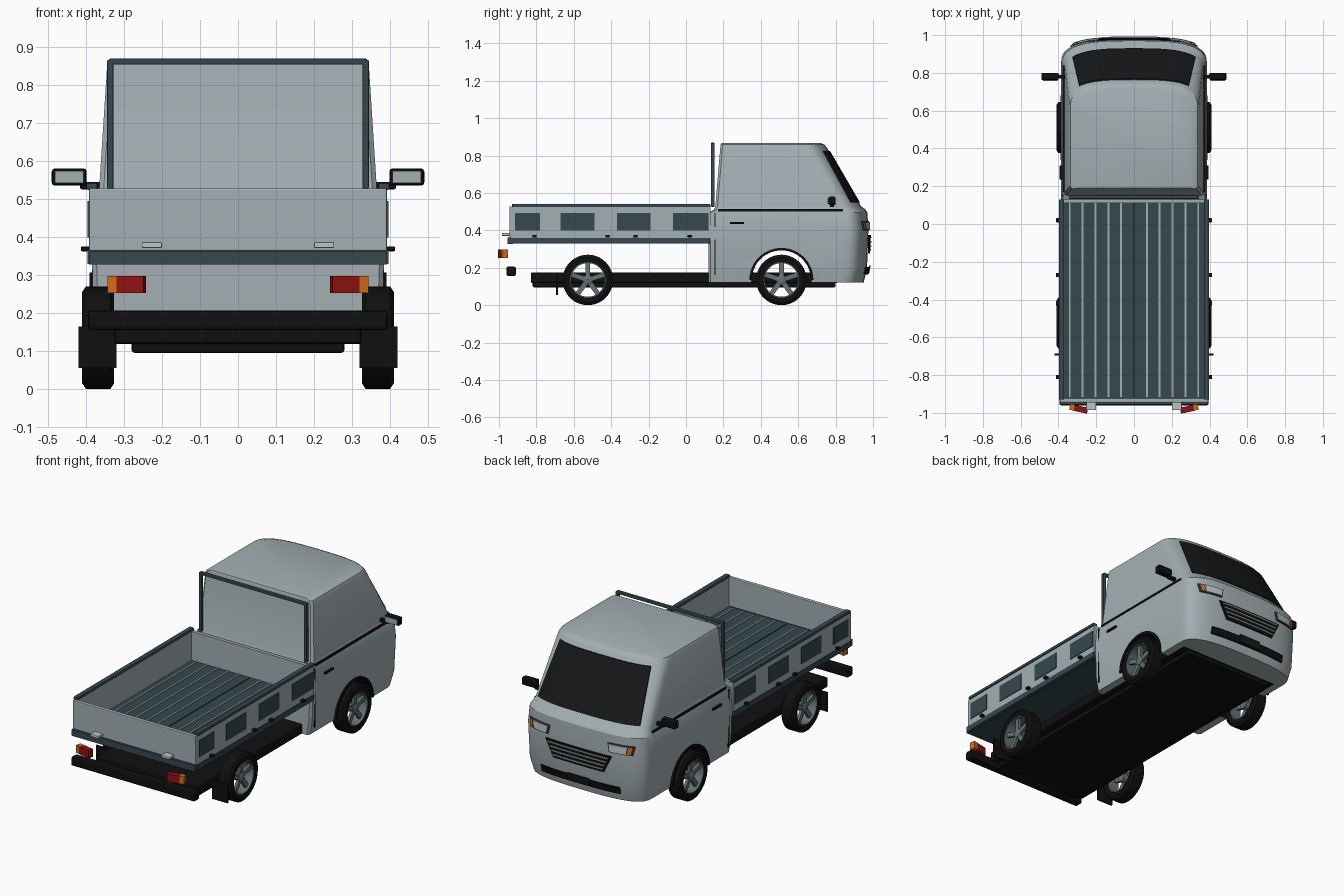
import bpy, bmesh, math
from mathutils import Matrix, Vector

if "Cube" in bpy.data.objects:
    bpy.data.objects.remove(bpy.data.objects["Cube"])


def mat(name, r, g, b):
    m = bpy.data.materials.new(name)
    m.diffuse_color = (r, g, b, 1)
    m.use_nodes = True
    m.node_tree.nodes["Principled BSDF"].inputs["Base Color"].default_value = m.diffuse_color
    return m


BODY = mat("grey_paint", .37, .43, .45)
TEAL = mat("dark_teal", .035, .065, .075)
BLACK = mat("black_rubber", .005, .005, .005)
GLASS = mat("dark_glass", .008, .009, .01)
RED = mat("red_lens", .28, .006, .005)
ORANGE = mat("orange_lens", .65, .15, .006)
STEEL = mat("wheel_steel", .13, .17, .18)
LAMP = mat("lamp_lens", .5, .55, .56)


def add(name, bm, material, smooth=None):
    bmesh.ops.recalc_face_normals(bm, faces=bm.faces)
    me = bpy.data.meshes.new(name)
    bm.to_mesh(me)
    bm.free()
    ob = bpy.data.objects.new(name, me)
    bpy.context.collection.objects.link(ob)
    me.materials.append(material)
    if smooth:
        shade(ob, smooth)
    return ob


def shade(ob, angle):
    bpy.ops.object.select_all(action='DESELECT')
    ob.select_set(True)
    bpy.context.view_layer.objects.active = ob
    bpy.ops.object.shade_smooth_by_angle(angle=math.radians(angle))


def box(name, x, y, z, material, bevel=0, turn=0):
    """Box from (min, max) pairs, optionally bevelled and turned about z."""
    bm = bmesh.new()
    bmesh.ops.create_cube(bm, size=1)
    bmesh.ops.scale(bm, verts=bm.verts, vec=(x[1] - x[0], y[1] - y[0], z[1] - z[0]))
    if bevel:
        bmesh.ops.bevel(bm, geom=bm.edges[:], offset=bevel, segments=2, affect='EDGES', profile=.5)
    bmesh.ops.rotate(bm, verts=bm.verts, matrix=Matrix.Rotation(turn, 3, 'Z'))
    bmesh.ops.translate(bm, verts=bm.verts, vec=((x[0] + x[1]) / 2, (y[0] + y[1]) / 2, (z[0] + z[1]) / 2))
    return add(name, bm, material)


def pair(name, x, y, z, material, bevel=0, turn=0):
    box(name + "_right", x, y, z, material, bevel, turn)
    box(name + "_left", (-x[1], -x[0]), y, z, material, bevel, -turn)


def lathe(name, profile, centre, material, segs=40):
    """Closed (x, radius) profile turned about the x axis."""
    bm = bmesh.new()
    rings = []
    for i in range(segs):
        a = math.tau * i / segs
        rings.append([bm.verts.new((centre[0] + x, centre[1] + r * math.cos(a), centre[2] + r * math.sin(a)))
                      for x, r in profile])
    n = len(profile)
    for i in range(segs):
        p, q = rings[i], rings[(i + 1) % segs]
        for j in range(n):
            k = (j + 1) % n
            bm.faces.new((p[j], p[k], q[k], q[j]))
    return add(name, bm, material, 35)


# Cab: stacked plan outlines (z, half width, rear y, front y)
LEVELS = [(.12, .365, .12, .95), (.2, .38, .12, .968), (.4, .386, .12, .975), (.495, .378, .12, .97),
          (.51, .369, .15, .96), (.53, .365, .157, .935), (.84, .345, .183, .755),
          (.858, .337, .185, .74), (.867, .315, .19, .72)]
BOW = .13


def level(z):
    for a, b in zip(LEVELS, LEVELS[1:]):
        if z <= b[0]:
            f = (z - a[0]) / (b[0] - a[0])
            return [p + (q - p) * f for p, q in zip(a, b)]
    return LEVELS[-1]


def front_y(x, z):
    _, w, _, yf = level(z)
    return yf - BOW * (1 - max(0, 1 - min(1, abs(x) / w) ** 3) ** (1 / 3))


bm = bmesh.new()
rings = []
for z, w, yr, yf in LEVELS:
    pts = [(-w + .012, yr), (-w, yr + .012)]
    for i in range(33):
        a = math.pi * (i / 32 - .5)
        s, c = math.sin(a), max(0, math.cos(a))
        pts.append((w * math.copysign(abs(s) ** (2 / 3), s), yf - BOW + BOW * c ** (2 / 3)))
    pts += [(w, yr + .012), (w - .012, yr)]
    rings.append([bm.verts.new((x, y, z)) for x, y in pts])
for p, q in zip(rings, rings[1:]):
    for j in range(len(p)):
        k = (j + 1) % len(p)
        bm.faces.new((p[j], p[k], q[k], q[j]))
bm.faces.new(rings[0])
bm.faces.new(rings[-1])
cab = add("cab", bm, BODY)

# Front wheel wells cut through the cab
WHEEL_Z = .135
bm = bmesh.new()
bmesh.ops.create_cone(bm, cap_ends=True, segments=48, radius1=.16, radius2=.16, depth=1,
                      matrix=Matrix.Translation((0, .51, WHEEL_Z)) @ Matrix.Rotation(math.pi / 2, 4, 'Y'))
cutter = add("wheel_well_cutter", bm, BLACK)
cutter.hide_render = True
mod = cab.modifiers.new("wells", 'BOOLEAN')
mod.operation, mod.solver, mod.object = 'DIFFERENCE', 'EXACT', cutter
mod.material_mode = 'TRANSFER'
bpy.context.view_layer.objects.active = cab
bpy.ops.object.modifier_apply(modifier=mod.name)
bpy.data.objects.remove(cutter)
shade(cab, 28)


def patch(name, z0, z1, low, high, material, off=.005, cols=14):
    """Thin plate following the cab front; low and high are x ranges at z0 and z1."""
    bm = bmesh.new()
    rows = []
    for f in (0, .5, 1):
        z = z0 + (z1 - z0) * f
        a, b = (low[i] + (high[i] - low[i]) * f for i in (0, 1))
        xs = [a + (b - a) * i / cols for i in range(cols + 1)]
        rows.append([[bm.verts.new((x, front_y(x, z) + o, z)) for x in xs] for o in (off - .008, off)])
    for p, q in zip(rows, rows[1:]):
        for s in (0, 1):
            for i in range(cols):
                bm.faces.new((p[s][i], p[s][i + 1], q[s][i + 1], q[s][i]))
        for i in (0, cols):
            bm.faces.new((p[0][i], p[1][i], q[1][i], q[0][i]))
    for r in (rows[0], rows[-1]):
        for i in range(cols):
            bm.faces.new((r[0][i], r[0][i + 1], r[1][i + 1], r[1][i]))
    add(name, bm, material, 30)


# Windscreen, grille, number plate and bumper strip
patch("windscreen", .548, .825, (-.325, .325), (-.29, .29), GLASS, .006, 24)
patch("grille", .275, .375, (-.16, .16), (-.21, .21), BLACK, .014)
for i in range(4):
    z, h = .29 + i * .023, .16 + i * .01
    patch("grille_slat", z, z + .006, (-h, h), (-h, h), BODY, .019)
patch("bumper_strip", .163, .203, (-.25, .25), (-.25, .25), BLACK, .012)
patch("number_plate", .168, .212, (-.07, .07), (-.07, .07), GLASS, .018)
for s, side in ((1, "right"), (-1, "left")):
    def rng(a, b):
        return tuple(sorted((s * a, s * b)))
    patch("headlight_frame_" + side, .4, .45, rng(.195, .325), rng(.185, .335), TEAL, .012)
    patch("headlight_" + side, .405, .446, rng(.202, .295), rng(.194, .3), LAMP, .017)
    patch("indicator_" + side, .405, .446, rng(.3, .32), rng(.305, .328), ORANGE, .017)

# Cab side trim, handles and mirrors
pair("belt_strip", (.364, .378), (.17, .84), (.502, .513), BLACK)
pair("door_seam", (.376, .3845), (.152, .157), (.16, .495), BLACK)
pair("door_handle", (.38, .394), (.235, .31), (.435, .445), BLACK)
pair("mirror_arm", (.35, .415), (.77, .79), (.525, .545), BLACK, .004)
pair("mirror", (.398, .49), (.762, .8), (.535, .58), BLACK, .008)
pair("mirror_glass", (.406, .482), (.757, .764), (.542, .573), BODY)
for s in (1, -1):
    arch = [(0, .158), (.012, .158), (.012, .171), (0, .171)]
    ob = lathe("arch_trim", arch, (.378 if s > 0 else -.39, .51, WHEEL_Z), BLACK, 48)
    bm = bmesh.new()
    bm.from_mesh(ob.data)
    bmesh.ops.delete(bm, geom=[v for v in bm.verts if v.co.z < .118], context='VERTS')
    bm.to_mesh(ob.data)
    bm.free()

# Wheels with open spokes
TYRE = [(-.04, .095), (-.042, .12), (-.032, .135), (.032, .135), (.042, .12), (.04, .095)]
RIM = [(-.035, .09), (-.035, .097), (.037, .097), (.037, .09)]
HUB = [(-.02, .001), (-.02, .026), (.025, .026), (.03, .018), (.03, .001)]
for s in (1, -1):
    for y in (.51, -.525):
        c = (s * .368, y, WHEEL_Z)
        lathe("tyre", TYRE, c, BLACK)
        lathe("rim", [(s * x, r) for x, r in RIM], c, STEEL)
        lathe("hub", [(s * x, r) for x, r in HUB], c, STEEL, 20)
        bm = bmesh.new()
        for i in range(5):
            m = (Matrix.Translation(Vector(c) + Vector((s * .015, 0, 0)))
                 @ Matrix.Rotation(math.tau * i / 5, 4, 'X') @ Matrix.Translation((0, 0, .057)))
            bmesh.ops.create_cube(bm, size=1, matrix=m @ Matrix.Diagonal((.016, .026, .074, 1)))
        add("spokes", bm, STEEL)

# Chassis, rear bumper and mudflaps
box("chassis", (-.325, .325), (-.83, .81), (.118, .175), BLACK, .008)
box("chassis_belly", (-.28, .28), (-.82, .80), (.095, .125), BLACK, .008)
box("rear_bumper", (-.395, .395), (-.96, -.91), (.155, .207), BLACK, .01)
pair("mudflap", (.32, .42), (-.695, -.685), (.055, .165), BLACK)

# Load bed
box("bed_floor", (-.385, .385), (-.93, .128), (.335, .36), TEAL)
for i in range(1, 6):
    pair("floor_strip", (i * .068 - .005, i * .068 + .005), (-.915, .11), (.355, .364), BODY)
box("floor_joint", (-.002, .002), (-.915, .11), (.355, .362), BLACK)
pair("bed_side", (.372, .392), (-.935, .13), (.36, .526), BODY)
pair("bed_top_rail", (.37, .398), (-.93, .13), (.524, .542), TEAL, .004)
pair("bed_bottom_rail", (.372, .396), (-.93, .128), (.329, .36), TEAL)
box("bed_front_wall", (-.385, .385), (.11, .13), (.35, .526), BODY)
box("tailgate", (-.392, .392), (-.945, -.922), (.363, .528), BODY, .004)
box("tailgate_sill", (-.392, .392), (-.955, -.925), (.327, .363), TEAL)
for y0, y1 in ((-.915, -.78), (-.67, -.488), (-.37, -.19), (-.07, .12)):
    pair("side_panel", (.388, .396), (y0, y1), (.398, .494), TEAL)
for y in (-.81, -.42, -.27, .02):
    pair("side_latch", (.39, .413), (y - .011, y + .011), (.362, .375), BLACK, .003)

# Headboard frame behind the cab
pair("headboard_post", (.327, .344), (.133, .153), (.526, .866), TEAL, .004)
box("headboard_bar", (-.34, .34), (.133, .153), (.853, .869), TEAL, .004)

# Rear lights and tailgate handles
pair("rear_light", (.245, .317), (-.997, -.965), (.253, .297), RED, 0, .2)
pair("rear_indicator", (.314, .34), (-.986, -.955), (.253, .297), ORANGE, 0, .2)
pair("tailgate_handle", (.2, .253), (-.985, -.94), (.371, .386), LAMP, .003)
